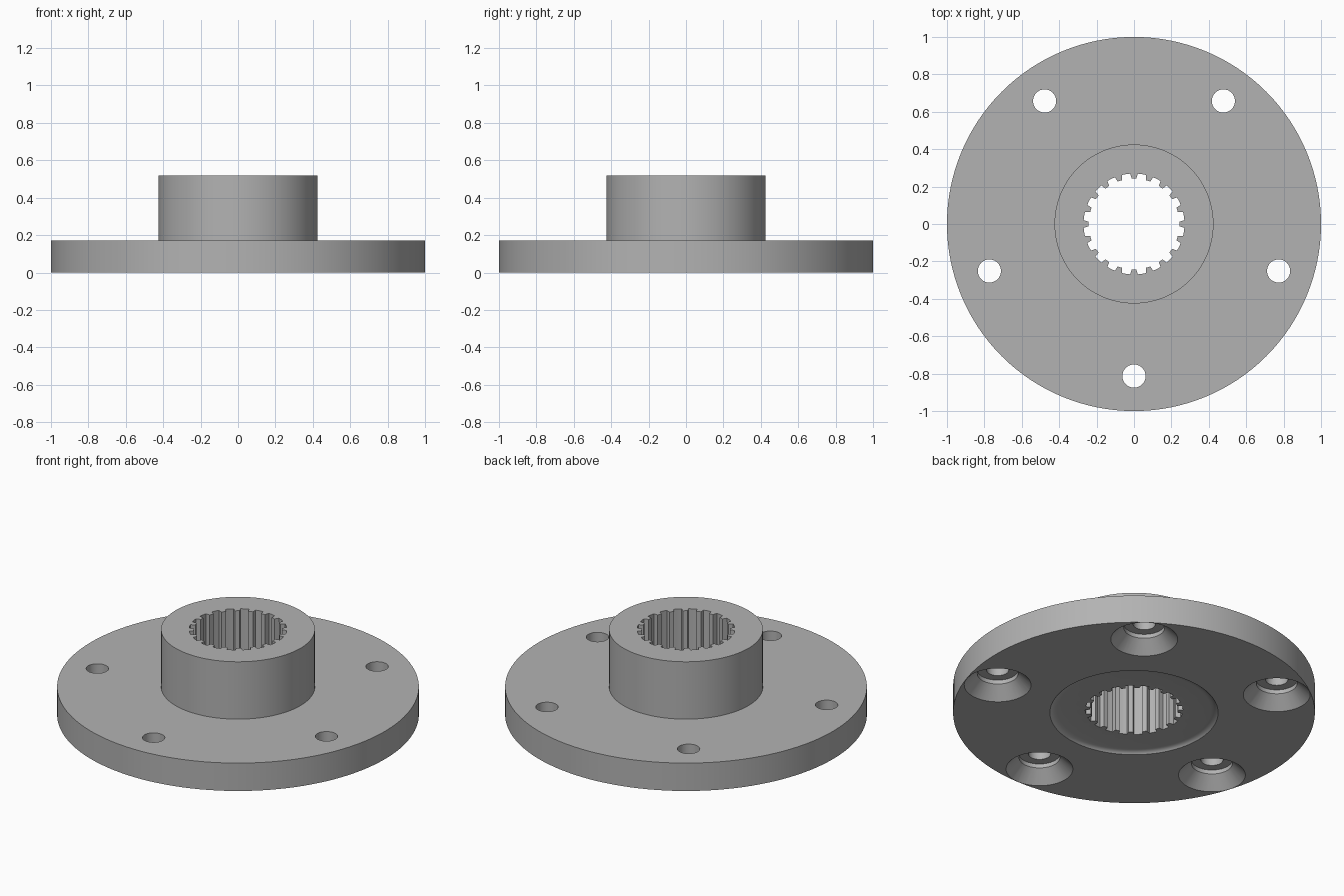
import bpy, bmesh, math
from mathutils import Vector

old = bpy.data.objects.get("Cube")
if old:
    bpy.data.objects.remove(old, do_unlink=True)

steel = bpy.data.materials.new("machined_grey")
steel.use_nodes = True
GREY = (0.45, 0.45, 0.45, 1)
steel.diffuse_color = GREY
steel.node_tree.nodes["Principled BSDF"].inputs["Base Color"].default_value = GREY


def finish(bm, name):
    bmesh.ops.recalc_face_normals(bm, faces=bm.faces)
    mesh = bpy.data.meshes.new(name)
    bm.to_mesh(mesh)
    bm.free()
    mesh.materials.append(steel)
    obj = bpy.data.objects.new(name, mesh)
    bpy.context.collection.objects.link(obj)
    return obj


def lathe(name, profile, steps, location=(0, 0, 0)):
    """Spin an (r, z) profile that starts and ends on the axis."""
    bm = bmesh.new()
    verts = [bm.verts.new((r, 0, z)) for r, z in profile]
    edges = [bm.edges.new(pair) for pair in zip(verts, verts[1:])]
    bmesh.ops.spin(bm, geom=verts + edges, cent=(0, 0, 0), axis=(0, 0, 1),
                   angle=math.tau, steps=steps)
    bmesh.ops.remove_doubles(bm, verts=bm.verts, dist=0.0001)
    obj = finish(bm, name)
    obj.location = location
    return obj


def cut(target, cutter):
    mod = target.modifiers.new(cutter.name, 'BOOLEAN')
    mod.operation = 'DIFFERENCE'
    mod.solver = 'EXACT'
    mod.object = cutter
    bpy.context.view_layer.objects.active = target
    bpy.ops.object.modifier_apply(modifier=mod.name)
    bpy.data.objects.remove(cutter, do_unlink=True)


# Flange plate with raised hub and shallow filleted recess underneath
flange = lathe("flanged_hub", [
    (0, 0.017), (0.425, 0.017), (0.44, 0.015), (0.452, 0.011), (0.46, 0.005),
    (0.465, 0), (1, 0), (1, 0.17), (0.425, 0.17), (0.425, 0.52), (0, 0.52)], 128)

# Splined bore: teeth point inwards
TEETH, ROOT, TIP = 20, 0.27, 0.243
bm = bmesh.new()
ring = []
for i in range(TEETH):
    mid = math.pi / 2 + math.tau * i / TEETH
    for radius, degrees in ((ROOT, -4.2), (TIP, -3), (TIP, 3), (ROOT, 4.2), (ROOT, 9)):
        a = mid + math.radians(degrees)
        ring.append(bm.verts.new((radius * math.cos(a), radius * math.sin(a), -0.1)))
face = bm.faces.new(ring)
top = bmesh.ops.extrude_face_region(bm, geom=[face])["geom"]
bmesh.ops.translate(bm, vec=Vector((0, 0, 0.8)),
                    verts=[v for v in top if isinstance(v, bmesh.types.BMVert)])
cut(flange, finish(bm, "spline_cutter"))

# Five bolt holes, countersunk and counterbored from below
for i in range(5):
    a = -math.pi / 2 + math.tau * i / 5
    cut(flange, lathe("bolt_cutter", [
        (0, -0.02), (0.205, -0.02), (0.113, 0.072), (0.113, 0.097),
        (0.062, 0.097), (0.062, 0.3), (0, 0.3)], 48,
        (0.813 * math.cos(a), 0.813 * math.sin(a), 0)))

# Smooth round walls, keep machined edges crisp
bpy.ops.object.select_all(action='DESELECT')
flange.select_set(True)
bpy.context.view_layer.objects.active = flange
bpy.ops.object.shade_smooth_by_angle(angle=math.radians(30))
